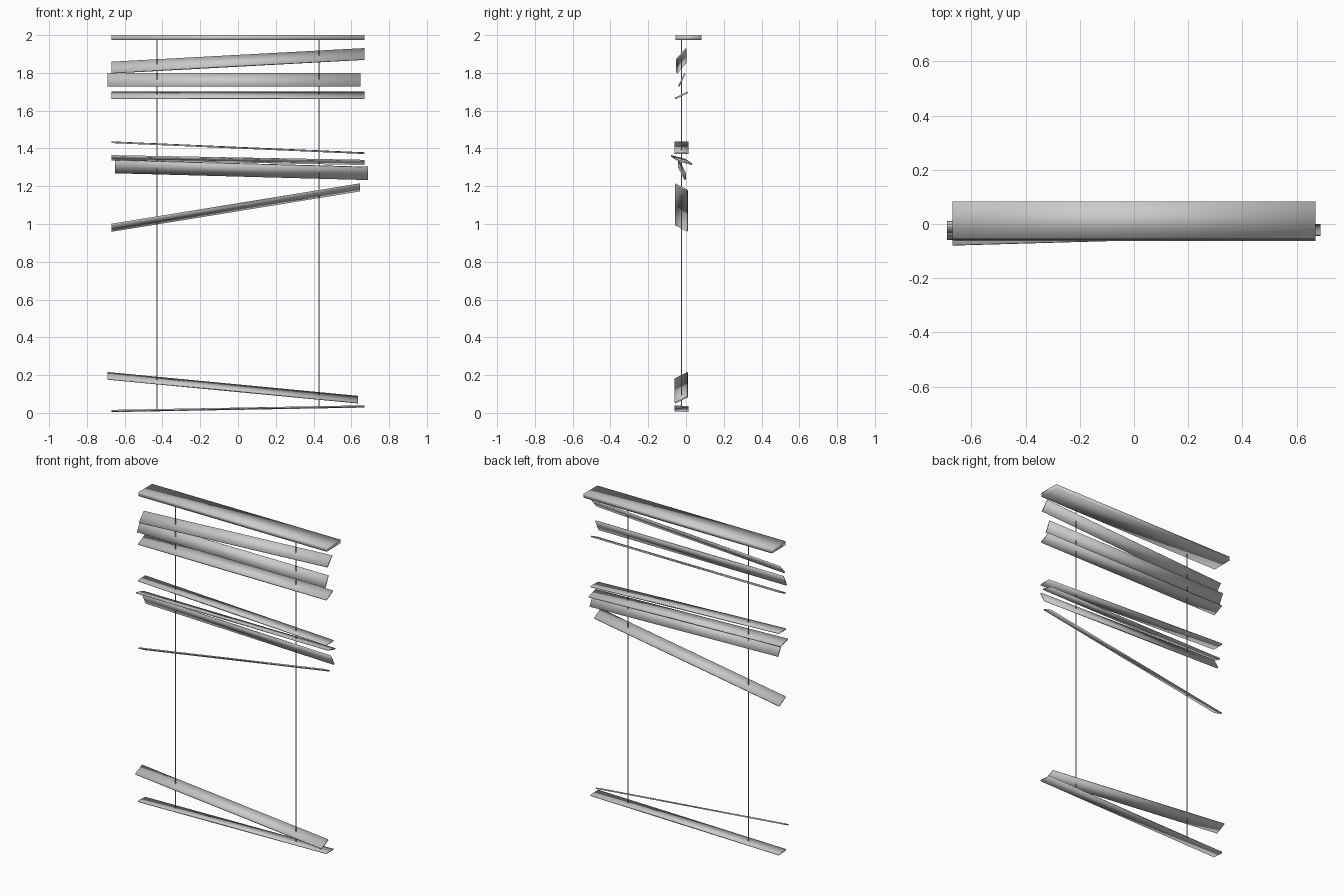
import bpy
from math import cos, sin, radians
from mathutils import Vector

if "Cube" in bpy.data.objects:
    bpy.data.objects.remove(bpy.data.objects["Cube"])


def make_mesh(name, verts, faces):
    mesh = bpy.data.meshes.new(name)
    mesh.from_pydata(verts, [], faces)
    mesh.update()
    for p in mesh.polygons:
        p.use_smooth = True
    obj = bpy.data.objects.new(name, mesh)
    bpy.context.collection.objects.link(obj)
    return obj


def plank(name, start, end, width, thick, tilt=0):
    """Thin rectangular board between two end centres, rolled by tilt (back edge up)."""
    a = radians(tilt)
    across = Vector((0, cos(a), sin(a))) * width / 2
    up = Vector((0, -sin(a), cos(a))) * thick / 2
    verts = []
    for c in (Vector(start), Vector(end)):
        verts += [c - across - up, c + across - up, c + across + up, c - across + up]
    faces = [(0, 3, 2, 1), (4, 5, 6, 7)]
    faces += [(i, (i + 1) % 4, 4 + (i + 1) % 4, 4 + i) for i in range(4)]
    return make_mesh(name, verts, faces)


# Head rail
plank("head_rail", (-0.67, 0.014, 1.987), (0.67, 0.014, 1.987), 0.138, 0.026)

# Loose slats: left x, y, z, right x, y, z, tilt in degrees
slats = [
    (-0.67, -0.024, 1.828, 0.67, -0.024, 1.900, 49),
    (-0.69, -0.022, 1.763, 0.648, -0.022, 1.763, 64),
    (-0.67, -0.024, 1.681, 0.67, -0.024, 1.681, 26),
    (-0.67, -0.024, 1.433, 0.67, -0.024, 1.375, 1),
    (-0.67, -0.042, 1.351, 0.67, -0.004, 1.326, -15),
    (-0.652, -0.022, 1.304, 0.688, -0.022, 1.268, -62),
    (-0.67, -0.024, 0.980, 0.647, -0.024, 1.194, -28),
    (-0.69, -0.024, 0.196, 0.635, -0.024, 0.070, 26),
    (-0.67, -0.024, 0.010, 0.67, -0.024, 0.034, -3),
]
for i, (x0, y0, z0, x1, y1, z1, tilt) in enumerate(slats, 1):
    plank(f"slat_{i}", (x0, y0, z0), (x1, y1, z1), 0.076, 0.008, tilt)

# Two hanging cords
for side, x, bottom in (("left", -0.428, 0.014), ("right", 0.428, 0.03)):
    height = 1.98 - bottom
    bpy.ops.mesh.primitive_cylinder_add(vertices=8, radius=0.003, depth=height,
                                        location=(x, -0.023, bottom + height / 2))
    bpy.context.object.name = f"cord_{side}"
    bpy.ops.object.shade_smooth_by_angle()
